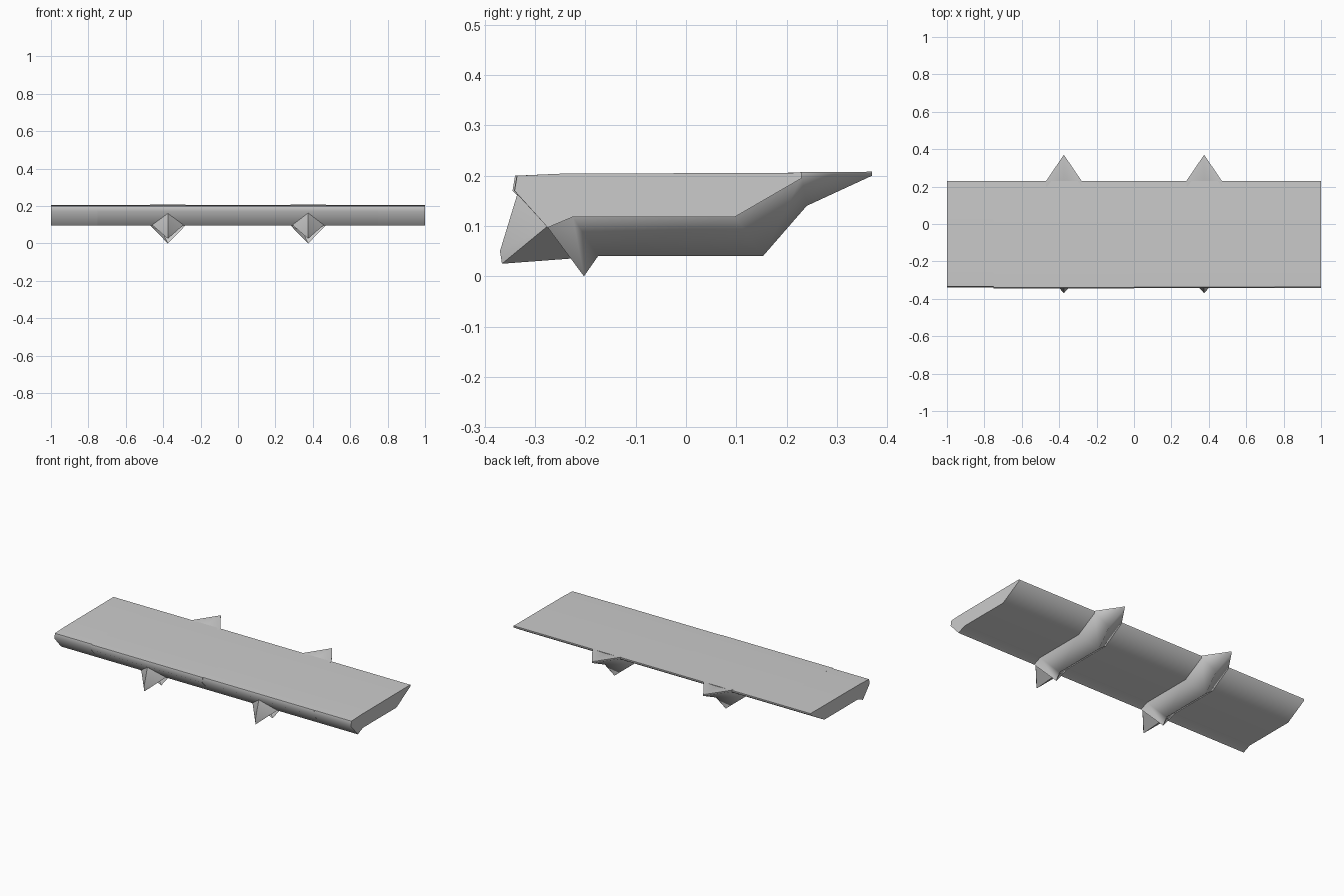
import bpy
import bmesh
import math

cube = bpy.data.objects.get("Cube")
if cube:
    bpy.data.objects.remove(cube, do_unlink=True)

grey = bpy.data.materials.new("plain grey")
grey.use_nodes = True
COLOUR = (0.6, 0.6, 0.6, 1)
grey.diffuse_color = COLOUR
grey.node_tree.nodes["Principled BSDF"].inputs["Base Color"].default_value = COLOUR


def finish(name, bm, angle):
    """Turn a bmesh into a shaded object."""
    bmesh.ops.remove_doubles(bm, verts=bm.verts[:], dist=0.0005)
    bmesh.ops.recalc_face_normals(bm, faces=bm.faces[:])
    mesh = bpy.data.meshes.new(name)
    bm.to_mesh(mesh)
    bm.free()
    mesh.materials.append(grey)
    obj = bpy.data.objects.new(name, mesh)
    bpy.context.collection.objects.link(obj)
    bpy.ops.object.select_all(action='DESELECT')
    obj.select_set(True)
    bpy.context.view_layer.objects.active = obj
    bpy.ops.object.shade_smooth_by_angle(angle=math.radians(angle))
    return obj


def loft(name, stations, angle):
    """Skin closed (y, z) sections placed at given x positions, capped at both ends."""
    bm = bmesh.new()
    rings = [[bm.verts.new((x, y, z)) for y, z in sec] for x, sec in stations]
    count = len(rings[0])
    for a, b in zip(rings, rings[1:]):
        for i in range(count):
            j = (i + 1) % count
            bm.faces.new((a[i], a[j], b[j], b[i]))
    bm.faces.new(rings[0])
    bm.faces.new(rings[-1])
    return finish(name, bm, angle)


# Deck: ledge section with a bevelled front and a sloping back underside
def deck_section(shift):
    return [(-0.34 + shift, 0.2), (-0.345 + shift, 0.17), (-0.275, 0.097),
            (-0.225, 0.118), (0.097, 0.118), (0.23, 0.195), (0.23, 0.206),
            (-0.25, 0.204)]


SPANS = [("right_end", -1, -0.75, 0.006), ("right", -0.75, 0, 0),
         ("left", 0, 0.75, 0.003), ("left_end", 0.75, 1, 0.004)]
for label, x0, x1, shift in SPANS:
    section = deck_section(shift)
    loft("deck_" + label, [(x0, section), (x1, section)], 60)

# Ribs: V-shaped keels under the deck, pointed at the back
RIB_SIDE = [(-0.275, 0.097), (-0.225, 0.118), (0.097, 0.118), (0.23, 0.197),
            (0.23, 0.197), (0.23, 0.207), (-0.2, 0.19)]
RIB_KEEL = [(-0.203, 0), (-0.175, 0.04), (0.153, 0.04), (0.24, 0.14),
            (0.37, 0.2), (0.37, 0.208), (-0.2, 0.19)]
HALF = 0.095

# Spikes: pyramids on the front bevel, ahead of each rib
SPIKE = [(0, -0.37, 0.05), (0, -0.366, 0.025), (0, -0.335, 0.165),
         (-0.085, -0.275, 0.1), (0.085, -0.275, 0.1),
         (0, -0.205, 0.037), (0, -0.22, 0.1)]

for label, cx in (("right", -0.375), ("left", 0.375)):
    loft("rib_" + label, [(cx - HALF, RIB_SIDE), (cx, RIB_KEEL), (cx + HALF, RIB_SIDE)], 80)
    bm = bmesh.new()
    for x, y, z in SPIKE:
        bm.verts.new((cx + x, y, z))
    bmesh.ops.convex_hull(bm, input=bm.verts[:])
    finish("spike_" + label, bm, 50)
